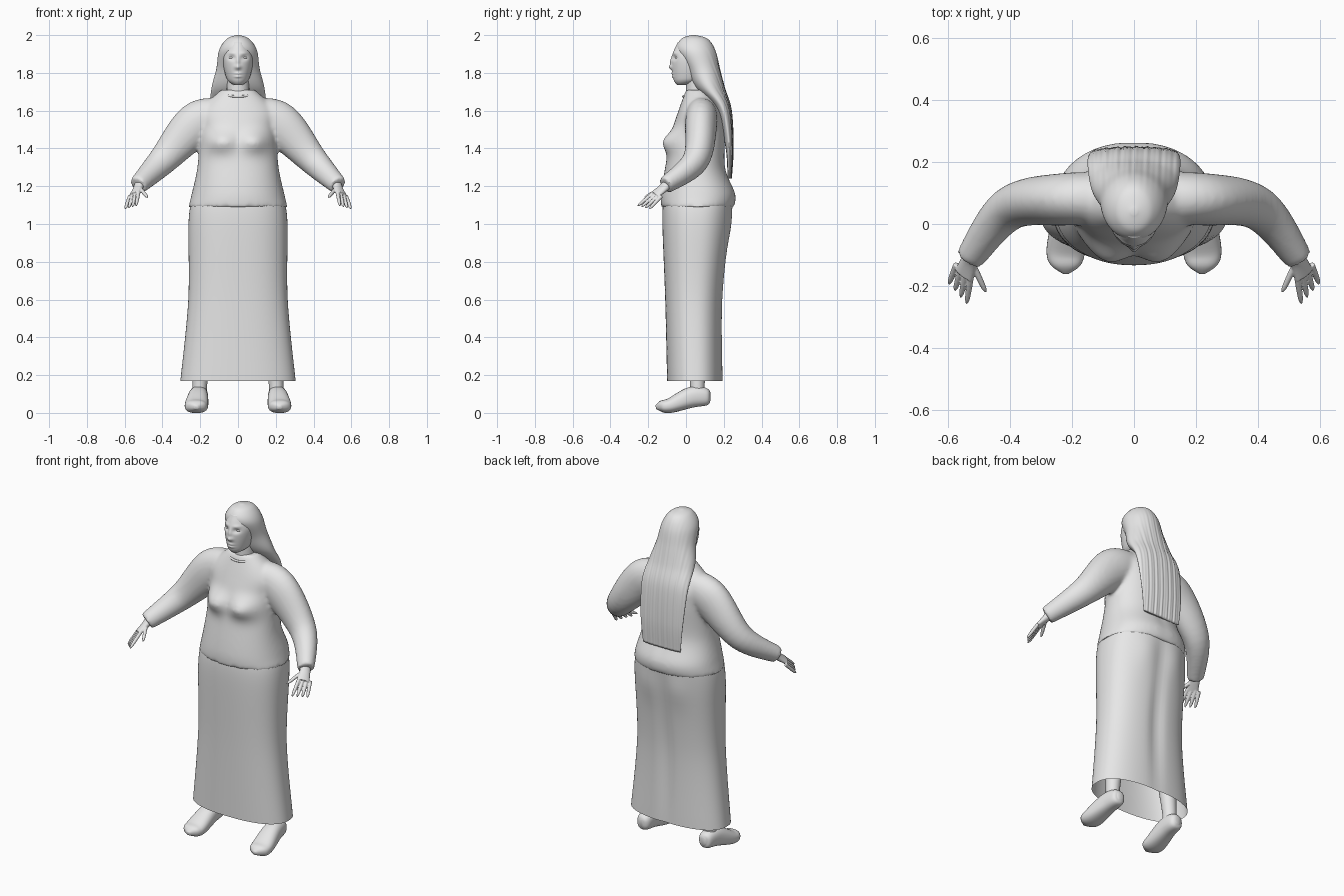
import bpy, bmesh, math
from mathutils import Vector, Matrix

if "Cube" in bpy.data.objects:
    bpy.data.objects.remove(bpy.data.objects["Cube"])

SHADE = .8
grey = bpy.data.materials.new("plain_grey")
grey.use_nodes = True
grey.diffuse_color = (SHADE, SHADE, SHADE, 1)
grey.node_tree.nodes["Principled BSDF"].inputs["Base Color"].default_value = (SHADE, SHADE, SHADE, 1)

FRONT, BACK = -1, 1
SIDES = ((1, "left"), (-1, "right"))
ALONG_X, ALONG_Y, ALONG_Z = Vector((1, 0, 0)), Vector((0, 1, 0)), Vector((0, 0, 1))


def spline(points, steps):
    """Smooth curve through tuples of any length."""
    curve = []
    last = len(points) - 1
    for i in range(last):
        before, start = points[max(i - 1, 0)], points[i]
        end, after = points[i + 1], points[min(i + 2, last)]
        for k in range(steps):
            t = k / steps
            curve.append(tuple(
                b + t / 2 * (c - a + t * (2 * a - 5 * b + 4 * c - d + t * (3 * (b - c) + d - a)))
                for a, b, c, d in zip(before, start, end, after)))
    return curve + [points[-1]]


def outline(segments, power):
    """Rounded cross-section of unit size."""
    points = []
    for i in range(segments):
        angle = math.tau * i / segments
        c, s = math.cos(angle), math.sin(angle)
        points.append((math.copysign(abs(c) ** (2 / power), c), math.copysign(abs(s) ** (2 / power), s)))
    return points


def skin(bm, rings, caps):
    """Join rings of points into a surface."""
    loops = [[bm.verts.new(point) for point in ring] for ring in rings]
    for low, high in zip(loops, loops[1:]):
        for i in range(len(low)):
            bm.faces.new((low[i - 1], low[i], high[i], high[i - 1]))
    if caps:
        bm.faces.new(loops[0][::-1])
        bm.faces.new(loops[-1])


def loft(bm, sections, segments=96, steps=8, power=2, bumps=(), ripple=0, caps=True):
    """Level sections (z, half width, front y, back y); each bump moves the front or back."""
    rings = []
    for z, half_width, front, back in spline(sections, steps):
        ring = []
        for c, s in outline(segments, power):
            x, y = half_width * c, (front + back) / 2 + (back - front) / 2 * s
            for side, bump_x, bump_z, spread_x, spread_z, amount in bumps:
                facing = math.sqrt(max(0, side * s))
                fade = ((abs(x) - bump_x) / spread_x) ** 2 + ((z - bump_z) / spread_z) ** 2
                y += side * amount * facing * math.exp(-fade)
            strands = math.sin(x * 190) + math.sin(x * 330 + z * 4)
            y += ripple * max(0, s) * strands * min(1, max(0, 6 - 3 * z))
            ring.append((x, y, z))
        rings.append(ring)
    skin(bm, rings, caps)


def tube(bm, path, across, side=1, segments=24, steps=6, power=2):
    """Tube along (x, y, z, radius, radius in the across direction)."""
    points = spline(path, steps)
    centres = [Vector(point[:3]) for point in points]
    rings = []
    for i, (x, y, z, radius, radius_across) in enumerate(points):
        tangent = (centres[min(i + 1, len(points) - 1)] - centres[max(i - 1, 0)]).normalized()
        v = (across - across.dot(tangent) * tangent).normalized()
        u = v.cross(tangent)
        ring = [centres[i] + u * (radius * c) + v * (radius_across * s)
                for c, s in outline(segments, power)]
        rings.append([(point.x * side, point.y, point.z) for point in ring])
    skin(bm, rings, caps=True)


def finish(bm, name, voxel=0, smoothing=0):
    """Make the smooth object; a voxel size blends overlapping pieces together."""
    bmesh.ops.recalc_face_normals(bm, faces=bm.faces)
    mesh = bpy.data.meshes.new(name)
    bm.to_mesh(mesh)
    bm.free()
    mesh.shade_smooth()
    mesh.materials.append(grey)
    obj = bpy.data.objects.new(name, mesh)
    bpy.context.collection.objects.link(obj)
    if voxel:
        blend = obj.modifiers.new("blend", "REMESH")
        blend.mode = "VOXEL"
        blend.voxel_size = voxel
        blend.use_smooth_shade = True
        soften = obj.modifiers.new("soften", "SMOOTH")
        soften.iterations = smoothing


# Long skirt, open at the hem, with a soft groove at the back
bm = bmesh.new()
loft(bm, [(.17, .305, -.1, .195), (.6, .263, -.11, .195), (1, .262, -.125, .235), (1.13, .245, -.12, .25)],
     power=2.4, caps=False,
     bumps=[(BACK, 0, .6, .04, .4, -.015), (BACK, .1, 1, .07, .1, .01)])
finish(bm, "skirt")

# Shirt: torso and both sleeves blended together
bm = bmesh.new()
loft(bm, [(1.09, .262, -.132, .255), (1.16, .245, -.132, .262), (1.3, .215, -.11, .21),
          (1.5, .2, -.07, .21), (1.6, .2, -.04, .19), (1.71, .09, 0, .12)], power=2.2,
     bumps=[(FRONT, .095, 1.435, .085, .055, .053), (BACK, 0, 1.4, .03, .2, -.01)])
for side, label in SIDES:
    tube(bm, [(.08, .08, 1.59, .08, .08), (.22, .08, 1.53, .115, .085),
              (.4, .05, 1.335, .078, .07), (.53, -.11, 1.205, .05, .045)], ALONG_Y, side, steps=8)
finish(bm, "shirt", voxel=.01, smoothing=10)

# Neckline trim, dipping at the front
bm = bmesh.new()
trim = []
for i in range(33):
    angle = math.tau * i / 32
    forward = math.sin(angle)
    trim.append((.085 * math.cos(angle), .055 + .07 * forward, 1.695 + .02 * forward, .006, .006))
tube(bm, trim, ALONG_Z, segments=12, steps=2)
finish(bm, "collar")

# Neck
bm = bmesh.new()
tube(bm, [(0, .06, 1.6, .06, .06), (0, .06, 1.8, .06, .06)], ALONG_Y)
finish(bm, "neck")

# Head with sculpted eye sockets, nose, lips and brow
bm = bmesh.new()
loft(bm, [(1.735, .02, -.045, 0), (1.77, .06, -.067, .1), (1.88, .08, -.075, .13), (1.96, .05, -.045, .1)],
     segments=160, steps=24,
     bumps=[(FRONT, .033, 1.88, .02, .013, -.012), (FRONT, .035, 1.905, .02, .008, .004),
            (FRONT, 0, 1.83, .017, .012, .014), (FRONT, 0, 1.86, .01, .025, .008),
            (FRONT, 0, 1.797, .02, .006, .006), (FRONT, 0, 1.78, .02, .006, .007)])
finish(bm, "head")

# Eyes
for side, label in SIDES:
    bm = bmesh.new()
    placing = Matrix.Translation((.033 * side, -.045, 1.88)) @ Matrix.Diagonal((.016, .012, .008, 1))
    bmesh.ops.create_uvsphere(bm, u_segments=24, v_segments=16, radius=1, matrix=placing)
    finish(bm, label + "_eye")

# Long straight hair hanging down the back
bm = bmesh.new()
loft(bm, [(1.24, .125, .22, .24), (1.4, .14, .21, .25), (1.6, .15, .16, .24), (1.72, .14, .05, .205),
          (1.82, .115, 0, .18), (1.92, .1, -.05, .155), (1.98, .06, -.025, .115), (2, .01, .03, .05)],
     segments=160, ripple=.0015)
finish(bm, "long_hair")


def finger(bm, knuckle, tip, across, side):
    """Finger with a rounded end, starting inside the palm."""
    path = []
    for i in range(9):
        t = i / 8
        radius = .003 + .007 * math.sqrt(1 - t ** 4)
        path.append((*knuckle.lerp(tip, t), radius, radius))
    tube(bm, path, across, side, segments=12, steps=2)


for side, label in SIDES:
    # Hand: palm, four fanned fingers and thumb
    bm = bmesh.new()
    across = Vector((.6, .35, -.3))
    tube(bm, [(.515, -.09, 1.22, .03, .03), (.53, -.12, 1.19, .02, .03), (.55, -.165, 1.155, .013, .035)],
         across, side)
    for i in range(4):
        finger(bm, Vector((.525, -.16, 1.175)) + i * Vector((.016, .01, -.009)),
               Vector((.54, -.257, 1.095)) + i * Vector((.019, .021, -.005)), across, side)
    finger(bm, Vector((.52, -.13, 1.19)), Vector((.478, -.22, 1.14)), across, side)
    finish(bm, label + "_hand", voxel=.003, smoothing=2)

    # Leg
    bm = bmesh.new()
    tube(bm, [(.2, .06, .08, .04, .04), (.2, .06, .18, .04, .04), (.16, .05, .6, .07, .07)], ALONG_Y, side)
    finish(bm, label + "_leg")

    # Shoe, with the sole rising to the heel
    bm = bmesh.new()
    tube(bm, [(.22, -.16, .03, .01, .01), (.22, -.13, .035, .03, .05), (.22, -.08, .04, .04, .062),
              (.21, .03, .083, .055, .052), (.205, .11, .085, .045, .04), (.205, .13, .085, .02, .015)],
         ALONG_X, side, segments=32, power=2.4)
    finish(bm, label + "_shoe")
